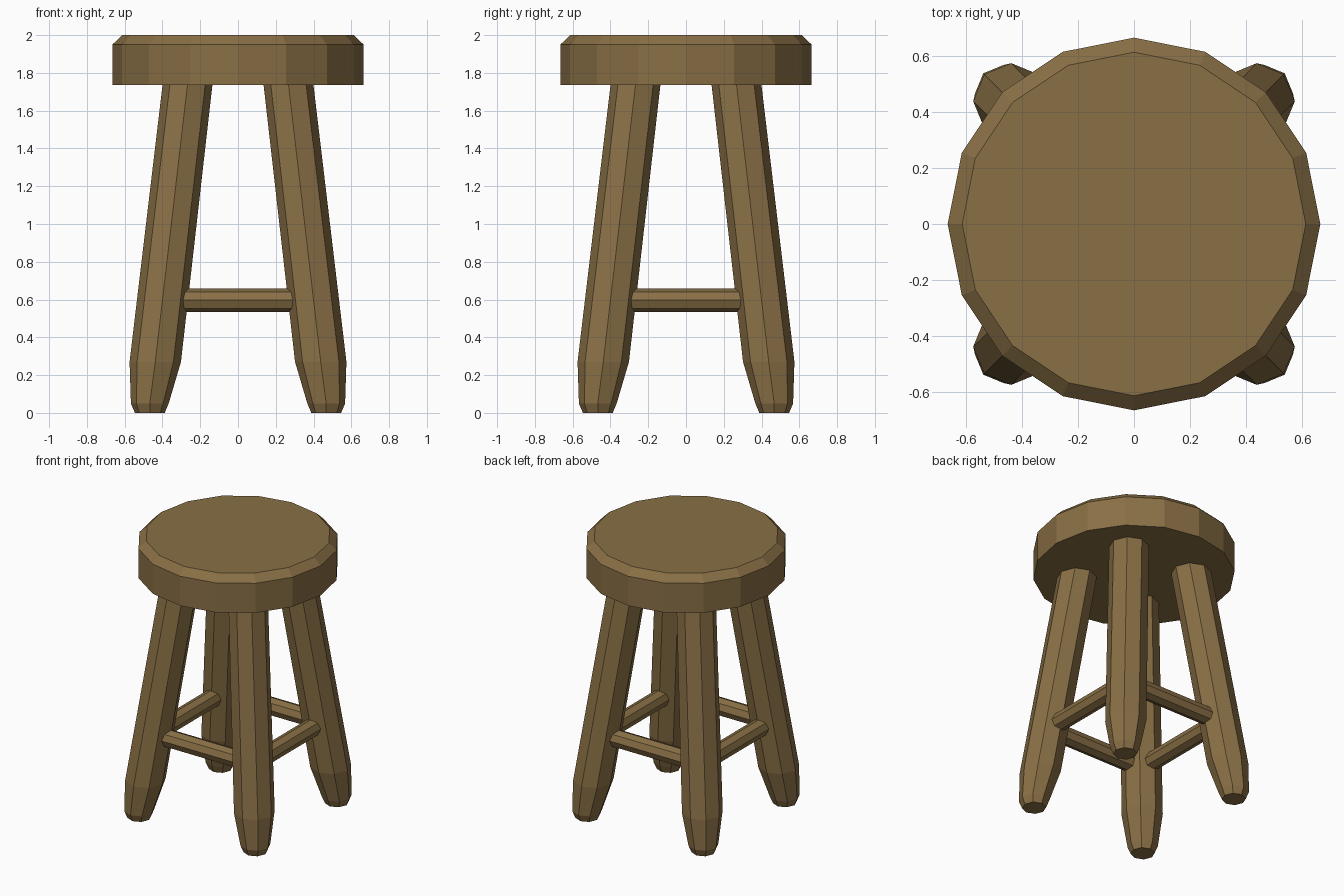
import bpy, bmesh
from math import cos, sin, pi

if "Cube" in bpy.data.objects:
    bpy.data.objects.remove(bpy.data.objects["Cube"])

wood = bpy.data.materials.new("wood")
wood.diffuse_color = (0.25, 0.16, 0.06, 1)
wood.use_nodes = True
wood.node_tree.nodes["Principled BSDF"].inputs["Base Color"].default_value = wood.diffuse_color


def loft(name, rings):
    """Skin a list of point rings and cap both ends."""
    bm = bmesh.new()
    loops = [[bm.verts.new(p) for p in ring] for ring in rings]
    n = len(loops[0])
    for a, b in zip(loops, loops[1:]):
        for i in range(n):
            j = (i + 1) % n
            bm.faces.new((a[i], a[j], b[j], b[i]))
    bm.faces.new(loops[0])
    bm.faces.new(loops[-1])
    bmesh.ops.recalc_face_normals(bm, faces=bm.faces)
    mesh = bpy.data.meshes.new(name)
    bm.to_mesh(mesh)
    bm.free()
    mesh.materials.append(wood)
    obj = bpy.data.objects.new(name, mesh)
    bpy.context.collection.objects.link(obj)
    return obj


def ring(n, r, cx, cy, z):
    return [(cx + r * cos(2 * pi * i / n), cy + r * sin(2 * pi * i / n), z) for i in range(n)]


# Round seat with a chamfered top rim
loft("seat", [ring(16, r, 0, 0, z) for r, z in ((0.665, 1.735), (0.665, 1.95), (0.613, 2.0))])

# Splayed legs with tapered feet: (height, offset from centre, radius)
leg_profile = ((0, 0.467, 0.079), (0.05, 0.467, 0.1), (0.27, 0.438, 0.136), (1.74, 0.267, 0.132))
for side, sx in (("right", 1), ("left", -1)):
    for end, sy in (("front", -1), ("back", 1)):
        loft(f"{end}_{side}_leg", [ring(8, r, sx * o, sy * o, z) for z, o, r in leg_profile])

# Four stretchers between the legs
bar = [[(x, y - 0.4, z + 0.597) for y, z, _ in ring(8, 0.062, 0, 0, 0)] for x in (-0.29, 0.29)]
for i, name in enumerate(("front", "right", "back", "left")):
    loft(f"{name}_stretcher", bar).rotation_euler.z = i * pi / 2
